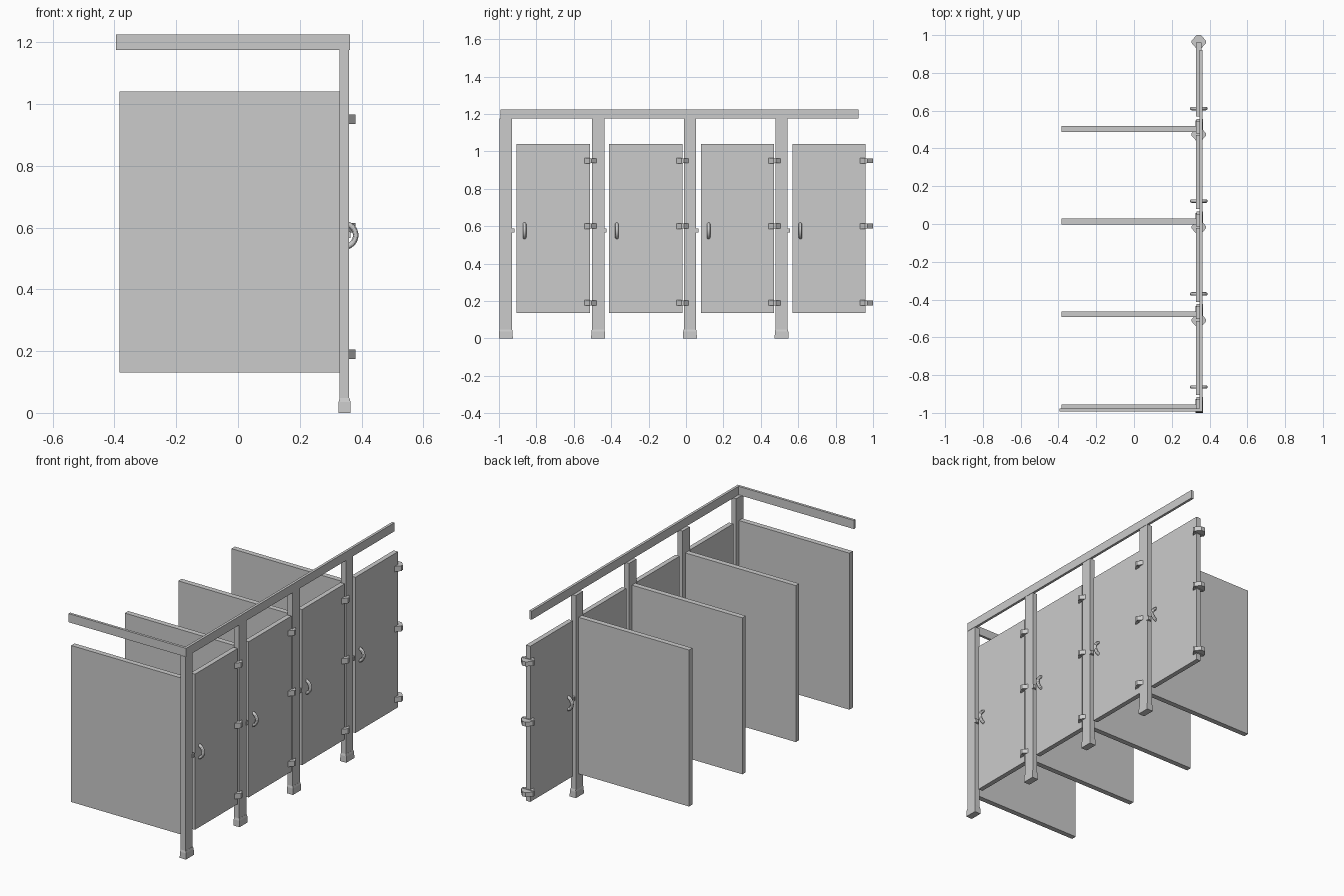
import bpy, bmesh, math

if "Cube" in bpy.data.objects:
    bpy.data.objects.remove(bpy.data.objects["Cube"])

POSTS = [-0.963, -0.470, 0.021, 0.511]   # y centre of each post
DOOR_X = 0.343                           # centre plane of posts and doors


def finish(name, bm):
    bmesh.ops.recalc_face_normals(bm, faces=bm.faces)
    mesh = bpy.data.meshes.new(name)
    bm.to_mesh(mesh)
    bm.free()
    obj = bpy.data.objects.new(name, mesh)
    bpy.context.collection.objects.link(obj)
    return obj


def box(name, x, y, z):
    bm = bmesh.new()
    bmesh.ops.create_cube(bm, size=1)
    for v in bm.verts:
        for i, (lo, hi) in enumerate((x, y, z)):
            v.co[i] = lo if v.co[i] < 0 else hi
    return finish(name, bm)


def prism(name, outline, z0, z1):
    bm = bmesh.new()
    face = bm.faces.new([bm.verts.new((x, y, z0)) for x, y in outline])
    top = bmesh.ops.extrude_face_region(bm, geom=[face])
    for v in top["geom"]:
        if isinstance(v, bmesh.types.BMVert):
            v.co.z = z1
    return finish(name, bm)


def shoe(name, cx, cy):
    # straight foot with a short taper up to the post
    bm = bmesh.new()
    loops = []
    for hx, hy, z in ((0.020, 0.037, 0), (0.019, 0.036, 0.036), (0.016, 0.033, 0.048)):
        loops.append([bm.verts.new((cx + sx * hx, cy + sy * hy, z))
                      for sx, sy in ((-1, -1), (1, -1), (1, 1), (-1, 1))])
    bm.faces.new(loops[0])
    bm.faces.new(loops[-1])
    for a, b in zip(loops, loops[1:]):
        for i in range(4):
            j = (i + 1) % 4
            bm.faces.new((a[i], a[j], b[j], b[i]))
    return finish(name, bm)


for n, y in enumerate(POSTS, 1):
    # post, foot and side partition
    box(f"post_{n}", (0.328, 0.360), (y - 0.033, y + 0.033), (0.02, 1.176))
    shoe(f"post_shoe_{n}", 0.345, y)
    box(f"partition_{n}", (-0.383, 0.328), (y - 0.023, y + 0.008), (0.13, 1.04))

    # door
    d0, d1 = y + 0.058, y + 0.450
    box(f"door_{n}", (0.329, 0.357), (d0, d1), (0.135, 1.04))

    # diamond hinges, in two leaves
    hy = y + 0.453
    for k, z in enumerate((0.19, 0.60, 0.95), 1):
        for leaf, s, h in (("door", -1, 0.0155), ("post", 1, 0.013)):
            outline = [(DOOR_X + 0.038, hy + s * 0.006), (DOOR_X + 0.038, hy),
                       (DOOR_X - 0.038, hy), (DOOR_X - 0.038, hy + s * 0.006),
                       (DOOR_X - 0.012, hy + s * 0.036), (DOOR_X + 0.012, hy + s * 0.036)]
            prism(f"hinge_{leaf}_leaf_{n}_{k}", outline, z - h, z + h)

    # ring pull through the door
    bpy.ops.mesh.primitive_torus_add(major_radius=0.038, minor_radius=0.009,
                                     major_segments=32, minor_segments=12,
                                     location=(DOOR_X, d0 + 0.042, 0.575),
                                     rotation=(math.pi / 2, 0, 0))
    bpy.context.object.name = f"handle_{n}"
    bpy.ops.object.shade_smooth_by_angle()

    # latch keeper beside the door
    box(f"latch_{n}", (0.332, 0.364), (y + 0.028, y + 0.046), (0.566, 0.588))

# head rails along the front and the side
box("front_rail", (0.347, 0.362), (-0.993, 0.922), (1.175, 1.225))
box("side_rail", (-0.395, 0.362), (-0.993, -0.978), (1.175, 1.225))
